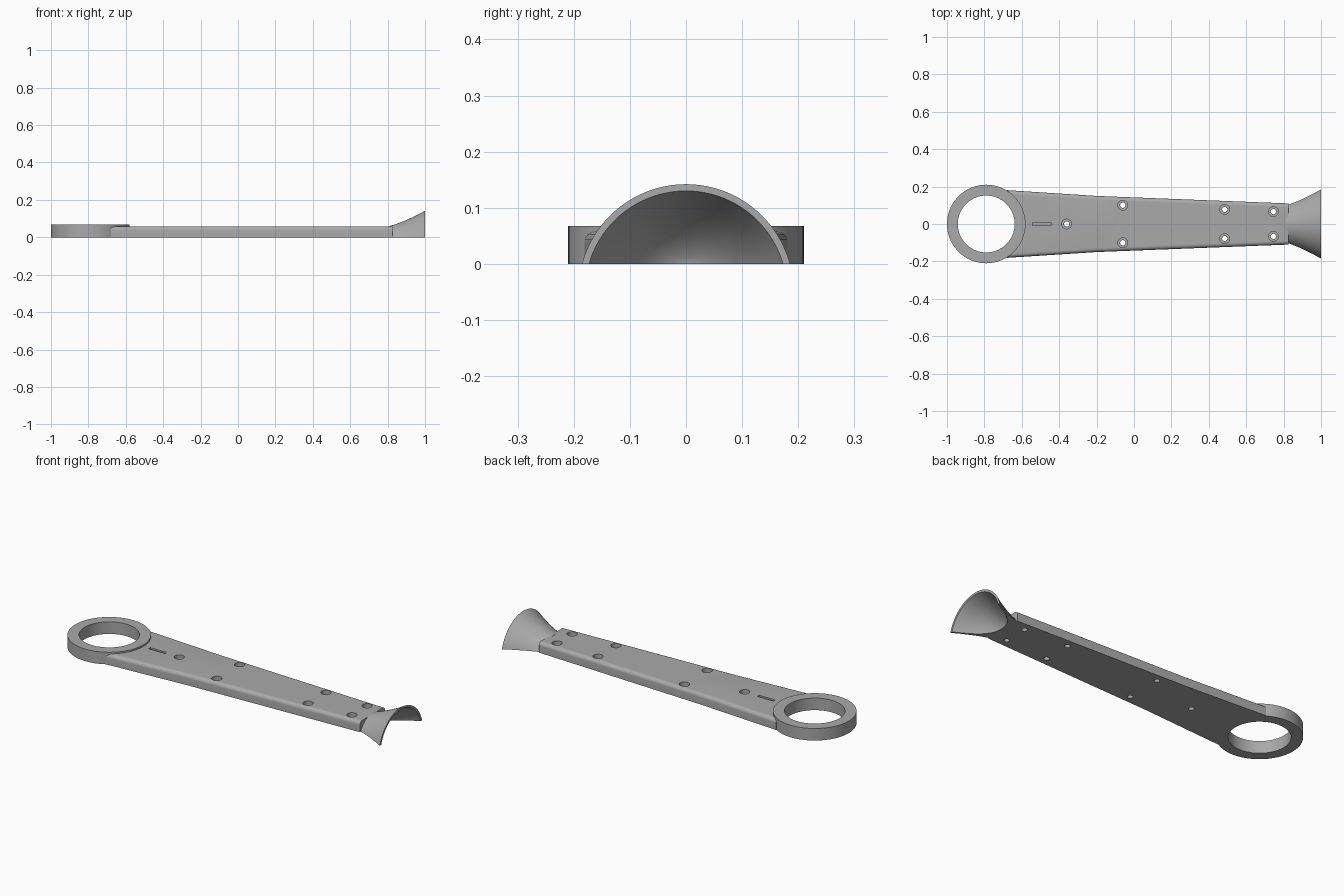
import bpy, bmesh, math
from mathutils import Matrix

cube = bpy.data.objects.get("Cube")
if cube:
    bpy.data.objects.remove(cube, do_unlink=True)

grey = bpy.data.materials.new("plain grey")
grey.use_nodes = True
GREY = (0.4, 0.4, 0.4, 1)
grey.diffuse_color = GREY
grey.node_tree.nodes["Principled BSDF"].inputs["Base Color"].default_value = GREY

RING_X, RING_R, HOLE_R = -0.79, 0.21, 0.152
ARM_TOP = 0.058
AXIS_Z = -0.05      # height of the flared cup's axis


def finish(name, bm):
    bmesh.ops.recalc_face_normals(bm, faces=bm.faces[:])
    mesh = bpy.data.meshes.new(name)
    bm.to_mesh(mesh)
    bm.free()
    mesh.materials.append(grey)
    ob = bpy.data.objects.new(name, mesh)
    bpy.context.collection.objects.link(ob)
    return ob


def cylinder(name, x, y, r, z0, z1, sides=48):
    bm = bmesh.new()
    bmesh.ops.create_cone(bm, cap_ends=True, segments=sides, radius1=r, radius2=r,
                          depth=z1 - z0, matrix=Matrix.Translation((x, y, (z0 + z1) / 2)))
    return finish(name, bm)


def box(name, x, y, z, sx, sy, sz):
    bm = bmesh.new()
    bmesh.ops.create_cube(bm, size=1, matrix=Matrix.Translation((x, y, z))
                          @ Matrix.Diagonal((sx, sy, sz, 1)))
    return finish(name, bm)


def cut(ob, cutters):
    for c in cutters:
        c.hide_render = True
        m = ob.modifiers.new("cut", 'BOOLEAN')
        m.operation, m.solver, m.object = 'DIFFERENCE', 'EXACT', c
    deps = bpy.context.evaluated_depsgraph_get()
    mesh = bpy.data.meshes.new_from_object(ob.evaluated_get(deps))
    ob.modifiers.clear()
    ob.data = mesh
    for c in cutters:
        bpy.data.objects.remove(c, do_unlink=True)


# Tapered arm with rounded upper edges
def arm_section(half):
    r = 0.02
    side = [(half, 0)]
    for i in range(7):
        a = math.pi / 2 * i / 6
        side.append((half - r + r * math.cos(a), ARM_TOP - r + r * math.sin(a)))
    return side + [(-y, z) for y, z in reversed(side)]


bm = bmesh.new()
rows = [[bm.verts.new((x, y, z)) for y, z in arm_section(h)]
        for x, h in ((-0.68, 0.181), (-0.2, 0.15), (0.825, 0.11))]
for a, b in zip(rows, rows[1:]):
    for i in range(len(a)):
        j = (i + 1) % len(a)
        bm.faces.new((a[i], a[j], b[j], b[i]))
bm.faces.new(rows[0])
bm.faces.new(rows[-1])
arm = finish("arm", bm)

# Counterbored screw holes, index slot and ring clearance
holes = [(-0.36, 0)] + [(x, s * y) for x, y in ((-0.06, 0.1), (0.485, 0.078), (0.745, 0.066))
                        for s in (1, -1)]
cutters = [cylinder("ring_clearance", RING_X, 0, RING_R - 0.02, -0.1, 0.2, 96),
           box("slot_cutter", -0.493, 0, ARM_TOP, 0.1, 0.016, 0.03)]
for x, y in holes:
    cutters.append(cylinder("bore_cutter", x, y, 0.014, -0.1, 0.2, 24))
    cutters.append(cylinder("counterbore_cutter", x, y, 0.026, 0.03, 0.2, 32))
cut(arm, cutters)

# Round end ring
ring = cylinder("end_ring", RING_X, 0, RING_R, 0, 0.067, 96)
cut(ring, [cylinder("ring_cutter", RING_X, 0, HOLE_R, -0.1, 0.2, 96)])

# Flared half cup: outer skin, rim, then inner bowl, as (x, radius)
path = [(0.81, 0.11), (0.84, 0.119), (0.87, 0.130), (0.90, 0.142), (0.93, 0.156),
        (0.96, 0.170), (1.0, 0.192), (1.0, 0.180), (0.96, 0.160), (0.93, 0.144),
        (0.90, 0.125), (0.87, 0.101), (0.85, 0.079), (0.84, 0.062), (0.835, 0.0505)]
STEPS = 40
bm = bmesh.new()
rows = []
for x, r in path:
    lim = math.acos(-AXIS_Z / r)
    angles = [lim * (2 * i / STEPS - 1) for i in range(STEPS + 1)]
    rows.append([bm.verts.new((x, r * math.sin(a), AXIS_Z + r * math.cos(a))) for a in angles])
for a, b in zip(rows, rows[1:]):
    for i in range(STEPS):
        bm.faces.new((a[i], a[i + 1], b[i + 1], b[i]))
bm.faces.new(rows[0])
bm.faces.new(rows[-1])
bm.faces.new([r[0] for r in rows] + [r[-1] for r in reversed(rows)])
cup = finish("flared_cup", bm)

# Smooth curved surfaces, crisp edges
for ob in (arm, ring, cup):
    bpy.ops.object.select_all(action='DESELECT')
    ob.select_set(True)
    bpy.context.view_layer.objects.active = ob
    bpy.ops.object.shade_smooth_by_angle(angle=math.radians(30))
